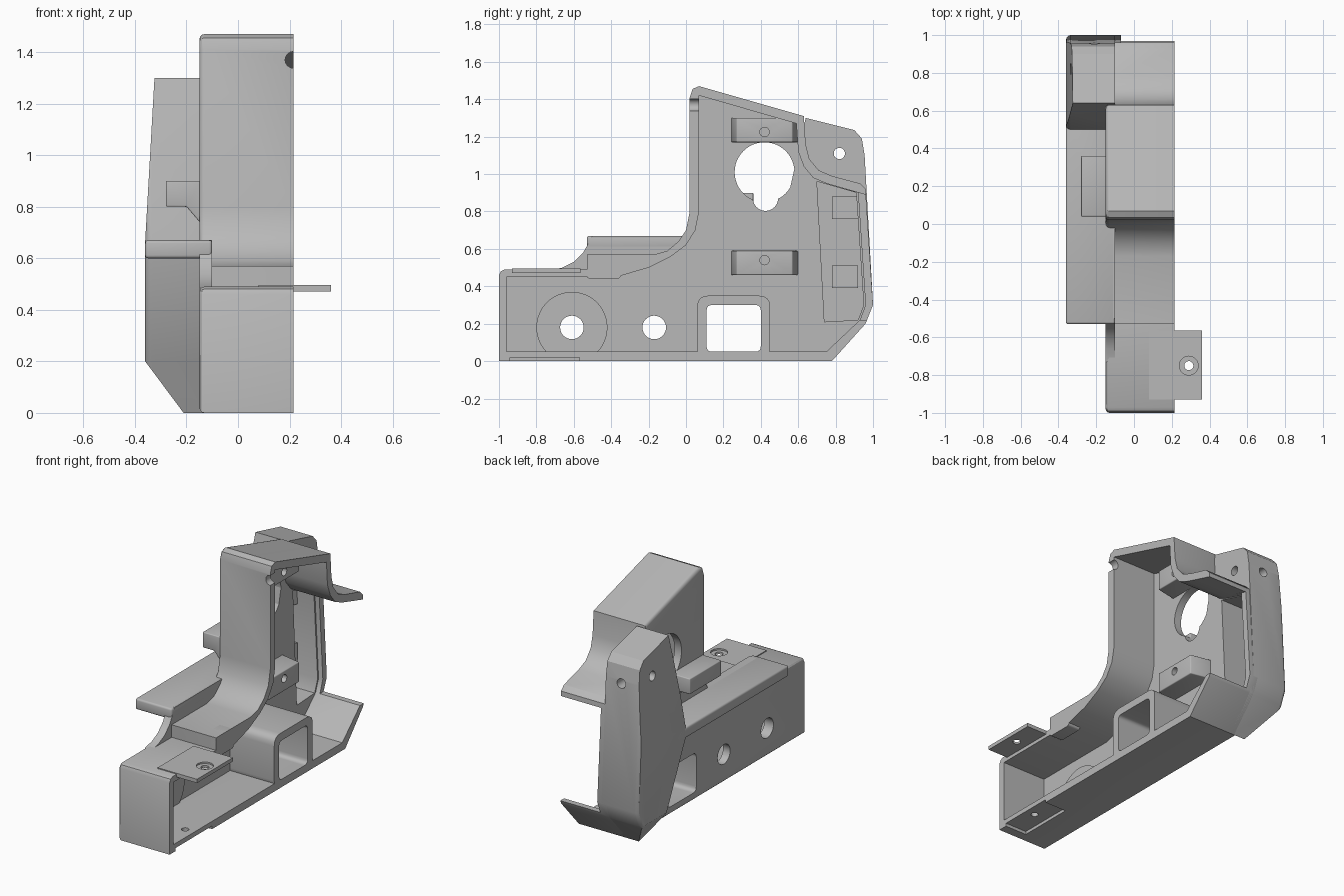
import bpy, bmesh, math
from mathutils import Vector

if "Cube" in bpy.data.objects:
    bpy.data.objects.remove(bpy.data.objects["Cube"], do_unlink=True)

grey = bpy.data.materials.new("plain_grey")
grey.use_nodes = True
COLOUR = (0.48, 0.48, 0.48, 1)
grey.diffuse_color = COLOUR
for node in grey.node_tree.nodes:
    if node.type == "BSDF_PRINCIPLED":
        node.inputs["Base Color"].default_value = COLOUR


def circle(u, v, r, n=32):
    return [(u + r * math.cos(2 * math.pi * i / n), v + r * math.sin(2 * math.pi * i / n))
            for i in range(n)]


def rect(u0, u1, v0, v1):
    return [(u0, v0), (u1, v0), (u1, v1), (u0, v1)]


def rounded(pts, r, n=4):
    """Replace every corner of a polygon by a short curve."""
    out = []
    for i, p in enumerate(pts):
        p = Vector(p)
        a, b = Vector(pts[i - 1]) - p, Vector(pts[(i + 1) % len(pts)]) - p
        d = min(r, a.length * 0.45, b.length * 0.45)
        a, b = p + a.normalized() * d, p + b.normalized() * d
        for k in range(n + 1):
            t = k / n
            out.append(tuple(a * (1 - t) ** 2 + p * 2 * t * (1 - t) + b * t * t))
    return out


def prism(name, axis, pts, lo, hi, bevel=0, side=None):
    """Extrude a profile along an axis; optionally bevel the rim of one end."""
    place = {"x": lambda u, v, w: (w, u, v),
             "y": lambda u, v, w: (u, w, v),
             "z": lambda u, v, w: (u, v, w)}[axis]
    bm = bmesh.new()
    ends = [[bm.verts.new(place(u, v, w)) for u, v in pts] for w in (lo, hi)]
    bm.faces.new(ends[0])
    bm.faces.new(ends[1])
    for i in range(len(pts)):
        bm.faces.new((ends[0][i - 1], ends[0][i], ends[1][i], ends[1][i - 1]))
    bmesh.ops.recalc_face_normals(bm, faces=bm.faces[:])
    if bevel:
        rim = set(ends[side]) if side is not None else set(bm.verts)
        edges = [e for e in bm.edges if e.verts[0] in rim and e.verts[1] in rim]
        bmesh.ops.bevel(bm, geom=edges, offset=bevel, segments=3, profile=0.5,
                        affect="EDGES", clamp_overlap=True)
    mesh = bpy.data.meshes.new(name)
    bm.to_mesh(mesh)
    bm.free()
    mesh.materials.append(grey)
    ob = bpy.data.objects.new(name, mesh)
    bpy.context.collection.objects.link(ob)
    return ob


def activate(ob):
    bpy.ops.object.select_all(action="DESELECT")
    ob.select_set(True)
    bpy.context.view_layer.objects.active = ob


def cut(ob, *cutters):
    for c in cutters:
        c.hide_render = True
        m = ob.modifiers.new("cut", "BOOLEAN")
        m.operation, m.solver, m.object = "DIFFERENCE", "EXACT", c
        activate(ob)
        bpy.ops.object.modifier_apply(modifier=m.name)


parts, cutters = [], []


def part(*args, **kw):
    parts.append(prism(*args, **kw))
    return parts[-1]


def cutter(*args):
    cutters.append(prism("cutter", *args))
    return cutters[-1]


WALL, OPEN = -0.15, 0.215

# Main half shell, open on the +x side
outline = [(-1, 0), (-1, .46), (-.99, .48), (-.97, .49), (-.53, .49), (-.53, .57), (-.17, .57),
           (-.1, .59), (-.04, .64), (0, .7), (.02, .8), (.02, 1.41), (.035, 1.455), (.07, 1.47),
           (.63, 1.31), (.64, 1.16), (.66, 1.08), (.71, 1.02), (.78, .99), (.93, .95),
           (.96, .92), (1, .3), (.96, .2), (.78, 0)]
body = part("main_shell", "x", outline, WALL, OPEN, bevel=0.02, side=0)
cavity = cutter("x", [(-.96, .05), (-.96, .45), (-.37, .45), (-.2, .5), (-.08, .56), (0, .62),
                      (.05, .7), (.07, .8), (.07, 1.42), (.59, 1.27), (.6, 1.12), (.63, 1.04),
                      (.68, .98), (.75, .95), (.92, .9), (.96, .3), (.93, .22), (.75, .05)],
                -.1, .3)
rear_opening = cutter("x", [(.8, .935), (1.1, .85), (1.1, .22), (.85, .22)], -.07, .3)
pocket = cutter("x", [(.7, .96), (.91, .9), (.95, .3), (.92, .22), (.74, .21)], -.32, -.05)
keyhole = [cutter("x", circle(.42, 1.01, .16, 48), -.3, -.05),
           cutter("x", circle(.425, .87, .067), -.3, -.05)]
side_holes = [cutter("x", circle(y, .18, .063), -.3, 0) for y in (-.61, -.17)]
window = cutter("x", rounded(rect(.11, .4, .05, .3), .03), -.3, .4)
front_notch = cutter("y", circle(.215, 1.37, .032), -.05, .1)
floor_recess = cutter("z", rect(.06, .4, -.94, -.57), -.05, .02)
floor_hole = cutter("z", circle(.15, -.75, .022), -.1, .1)
cut(body, cavity, rear_opening, pocket, *keyhole, *side_holes, window,
    front_notch, floor_recess, floor_hole)

# Rear side bulge with hollow pocket
bulge = part("rear_bulge", "x",
             [(.64, 1.3), (.5, .67), (.5, .6), (.69, .2), (.78, 0), (.96, .2), (1, .3),
              (.955, 1.1), (.94, 1.19), (.9, 1.235)], -.36, -.1, bevel=0.025, side=0)
under_chamfer = cutter("y", [(-.375, .22), (-.2, -.015), (-.5, -.1), (-.5, .22)], .3, 1.2)
upper_taper = cutter("y", [(-.36, .67), (-.323, 1.32), (-.5, 1.32), (-.5, .67)], .3, 1.2)
screw_side = cutter("x", circle(.82, 1.11, .03), -.5, 0)
screw_back = cutter("y", circle(-.21, 1.08, .03), .85, 1.1)
cut(bulge, under_chamfer, upper_taper, pocket, screw_side, screw_back)

# Thumb ledge, and the fin that carries it
part("side_ledge", "z", [(-.36, -.53), (-.1, -.53), (-.1, .0), (-.13, .05), (-.13, .6), (-.36, .6)],
     .6, .67, bevel=0.012)
part("ledge_fin", "x", [(-.73, .485), (-.66, .5), (-.6, .53), (-.55, .58), (-.51, .65), (-.5, .67),
                        (.03, .67), (.03, .46), (-.73, .46)], WALL, -.1)

# Small outer catch
part("side_catch", "y", [(-.28, .8), (-.28, .9), (-.14, .9), (-.14, .73), (-.2, .8)],
     .04, .36, bevel=0.006)

# Window tube across the cavity
tube = part("window_frame", "x", rounded(rect(.06, .45, .01, .35), .06), -.12, OPEN)
cut(tube, window)

# Boss around the front side hole
boss = part("hole_boss", "x", circle(-.61, .18, .19, 48), -.11, -.085)
cut(boss, side_holes[0], cutter("y", rect(-.3, .3, -.2, .03), -1, 0))

# Mounting blocks with screw holes
for name, z0, z1, zh in (("upper_mount", 1.17, 1.3, 1.225), ("lower_mount", .46, .59, .54)):
    block = part(name, "z", [(.035, .27), (.035, .57), (-.11, .6), (-.11, .24)], z0, z1, bevel=.006)
    cut(block, cutter("x", circle(.42, zh, .025), -.06, .1))

# Screw tab on the open rim
tab = part("screw_tab", "x", rounded(rect(-.53, -.35, .44, .57), .02), .13, OPEN)
cut(tab, cutter("x", circle(-.45, .5, .025), 0, .3))

# Top overlap plate with countersunk hole
plate = part("top_plate", "z", rect(.08, .36, -.93, -.565), .472, .496)
cut(plate, cutter("z", circle(.29, -.75, .024), .4, .6),
    cutter("z", circle(.29, -.75, .05), .486, .6))

# Clips in the rear pocket
for i, z in enumerate((.45, .82)):
    part("pocket_clip_%d" % (i + 1), "z",
         [(-.33, .78), (-.33, .92), (-.22, .92), (-.26, .78)], z - .06, z + .06)

for c in cutters:
    bpy.data.objects.remove(c, do_unlink=True)
for ob in parts:
    activate(ob)
    bpy.ops.object.shade_smooth_by_angle(angle=math.radians(30))
